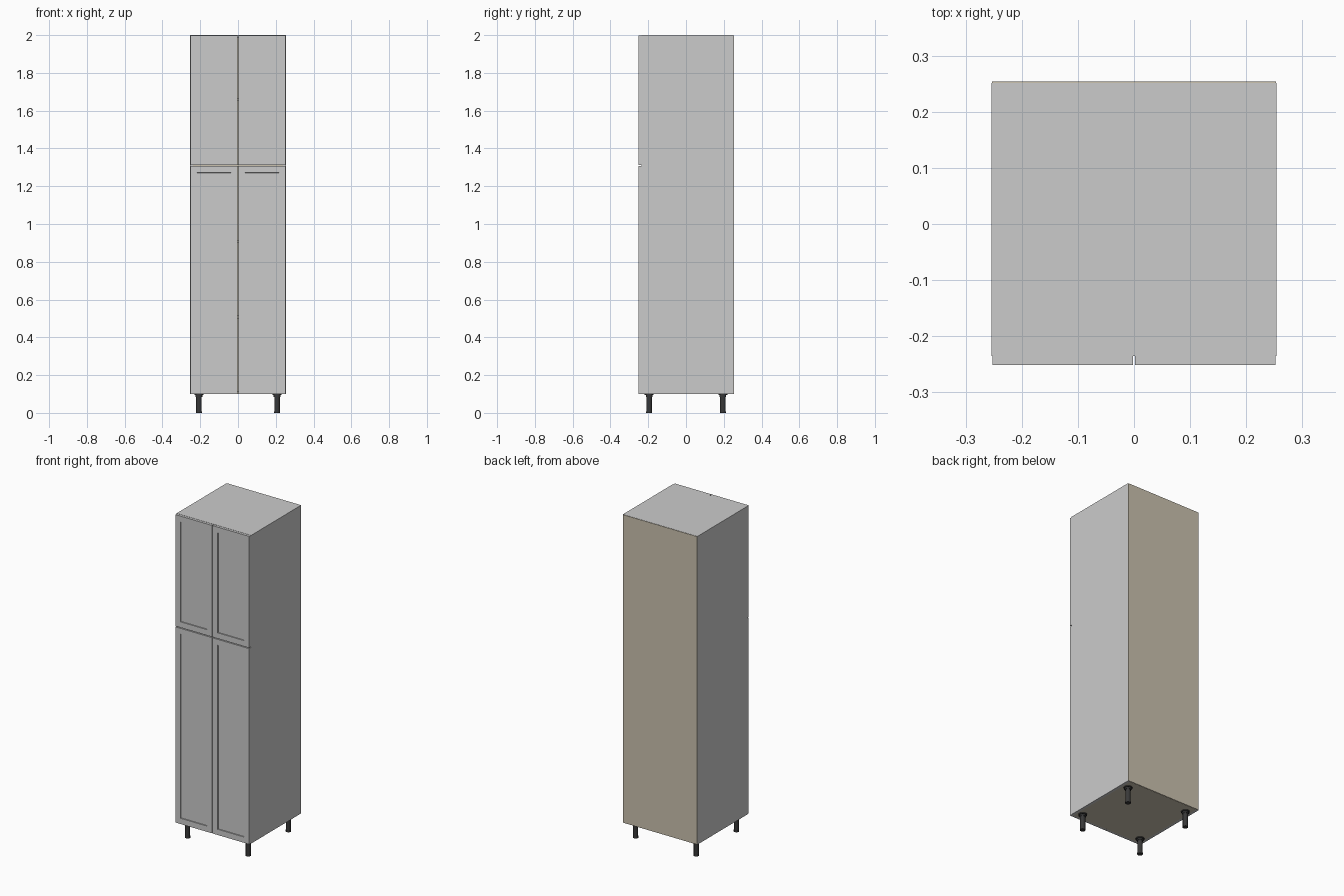
import bpy, bmesh, math
from mathutils import Matrix

if "Cube" in bpy.data.objects:
    bpy.data.objects.remove(bpy.data.objects["Cube"])


def material(name, rgb):
    m = bpy.data.materials.new(name)
    m.diffuse_color = (*rgb, 1)
    m.use_nodes = True
    m.node_tree.nodes["Principled BSDF"].inputs["Base Color"].default_value = m.diffuse_color
    return m


BEIGE = material("beige_board", (0.60, 0.54, 0.43))
BLACK = material("black_plastic", (0.04, 0.04, 0.04))


def finish(name, bm, mat=None):
    bmesh.ops.recalc_face_normals(bm, faces=bm.faces)
    me = bpy.data.meshes.new(name)
    bm.to_mesh(me)
    bm.free()
    ob = bpy.data.objects.new(name, me)
    bpy.context.collection.objects.link(ob)
    if mat:
        me.materials.append(mat)
    return ob


def box_bm(x, y, z):
    bm = bmesh.new()
    size = [b - a for a, b in (x, y, z)]
    mid = [(a + b) / 2 for a, b in (x, y, z)]
    bmesh.ops.create_cube(bm, size=1, matrix=Matrix.Translation(mid) @ Matrix.Diagonal((*size, 1)))
    return bm


def board(name, x, y, z, mat=None):
    return finish(name, box_bm(x, y, z), mat)


W, T = 0.254, 0.016          # half width, board thickness
Y0, Y1 = -0.235, 0.251       # carcass depth
Z0, Z1 = 0.10, 2.0
IN = W - T

# Carcass
board("left_side", (-W, -IN), (Y0, Y1), (Z0, Z1))
board("right_side", (IN, W), (Y0, Y1), (Z0, Z1))
board("top_panel", (-IN, IN), (Y0, Y1), (Z1 - T, Z1))
board("bottom_panel", (-IN, IN), (Y0, Y1), (Z0, Z0 + T), BEIGE)
board("back_panel", (-W + 0.001, W - 0.001), (Y1, W), (Z0 + 0.001, Z1 - 0.001), BEIGE)

# Interior shelves
for i, z in enumerate((0.5, 0.9, 1.302, 1.65)):
    board(f"shelf_{i + 1}", (-IN, IN), (Y0 + 0.001, Y1), (z, z + T), BEIGE)


# Doors with a recessed centre panel
def door(name, x, z):
    bm = box_bm(x, (-0.251, Y0 - 0.0005), z)
    bm.normal_update()
    front = min(bm.faces, key=lambda f: f.calc_center_median().y)
    bmesh.ops.inset_region(bm, faces=[front], thickness=0.05)
    bmesh.ops.inset_region(bm, faces=[front], thickness=0.0005, depth=-0.006)
    finish(name, bm)


for side, x in (("left", (-0.252, -0.002)), ("right", (0.002, 0.252))):
    door(f"{side}_lower_door", x, (Z0 + 0.001, 1.307))
    door(f"{side}_upper_door", x, (1.312, Z1 - 0.001))

# Adjustable legs: mounting plate, collar, post and foot
for fy, y in (("front", -0.195), ("back", 0.195)):
    for fx, x in (("left", -0.207), ("right", 0.207)):
        bm = bmesh.new()
        for r, a, b in ((0.024, 0.094, 0.1), (0.018, 0.084, 0.094),
                        (0.0145, 0.008, 0.084), (0.016, 0.0, 0.008)):
            bmesh.ops.create_cone(bm, cap_ends=True, segments=24, radius1=r, radius2=r, depth=b - a,
                                  matrix=Matrix.Translation((x, y, (a + b) / 2)))
        leg = finish(f"{fy}_{fx}_leg", bm, BLACK)
        bpy.ops.object.select_all(action='DESELECT')
        leg.select_set(True)
        bpy.context.view_layer.objects.active = leg
        bpy.ops.object.shade_smooth_by_angle(angle=math.radians(35))
